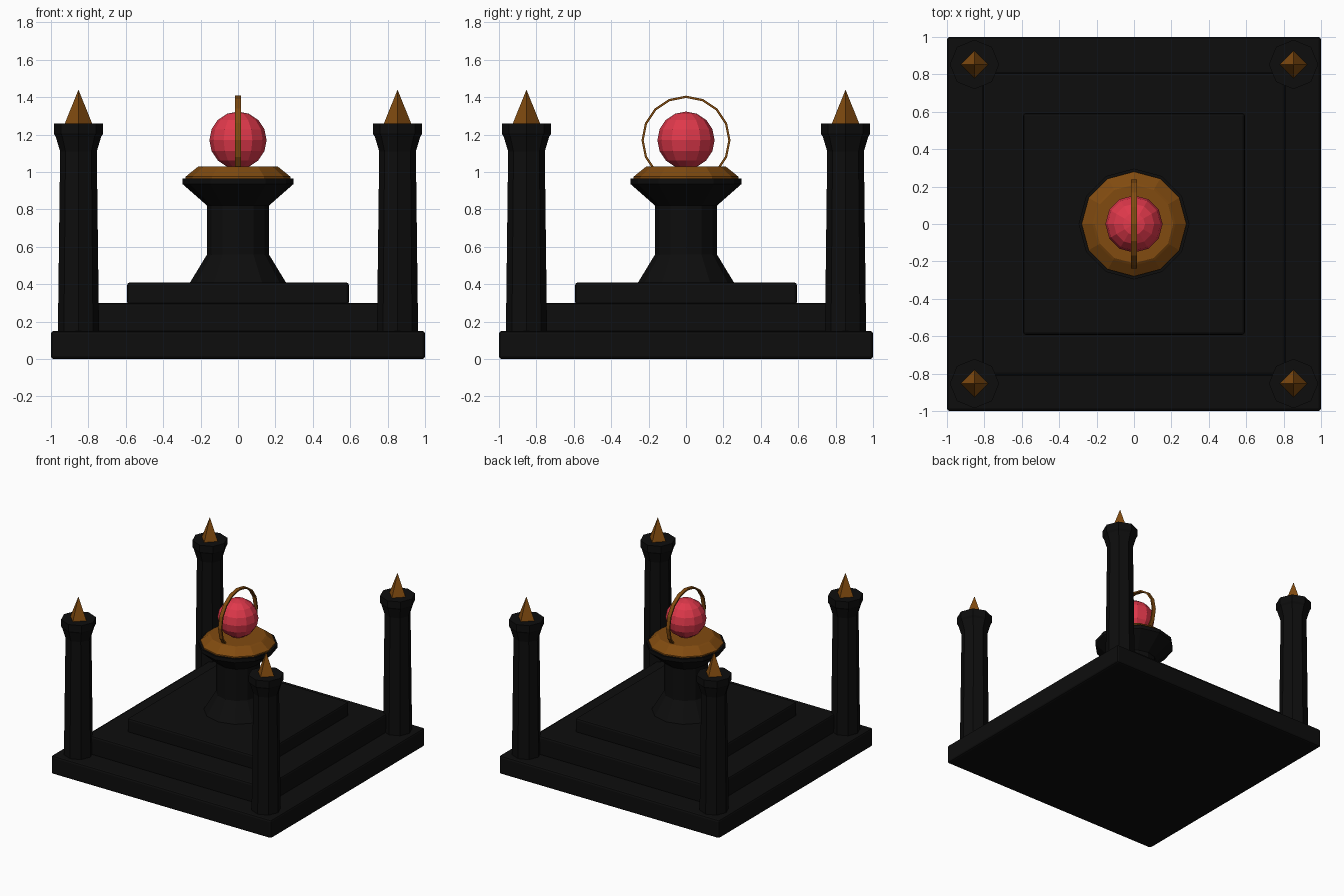
import bpy, bmesh, math

old = bpy.data.objects.get("Cube")
if old:
    bpy.data.objects.remove(old, do_unlink=True)


def material(name, rgb):
    m = bpy.data.materials.new(name)
    m.use_nodes = True
    col = (*rgb, 1.0)
    m.diffuse_color = col
    m.node_tree.nodes["Principled BSDF"].inputs["Base Color"].default_value = col
    return m


BLACK = material("black stone", (0.004, 0.004, 0.004))
BRONZE = material("bronze", (0.22, 0.07, 0.005))
RED = material("crimson glass", (0.74, 0.04, 0.07))


def add_object(name, bm, mat, location=(0, 0, 0)):
    bmesh.ops.recalc_face_normals(bm, faces=bm.faces[:])
    me = bpy.data.meshes.new(name)
    bm.to_mesh(me)
    bm.free()
    me.materials.append(mat)
    ob = bpy.data.objects.new(name, me)
    ob.location = location
    bpy.context.collection.objects.link(ob)
    return ob


def lathe(name, profile, sides, mat, location=(0, 0, 0)):
    """Turn (radius, height) points into a closed faceted solid."""
    bm = bmesh.new()
    rings = []
    for r, z in profile:
        if r == 0:
            rings.append([bm.verts.new((0, 0, z))] * sides)
        else:
            rings.append([bm.verts.new((r * math.cos(a), r * math.sin(a), z))
                          for a in (math.tau * i / sides for i in range(sides))])
    for low, high in zip(rings, rings[1:]):
        for i in range(sides):
            j = (i + 1) % sides
            quad = dict.fromkeys((low[i], low[j], high[j], high[i]))
            bm.faces.new(list(quad))
    for ring, (r, z) in ((rings[0], profile[0]), (rings[-1], profile[-1])):
        if r > 0:
            bm.faces.new(ring)
    return add_object(name, bm, mat, location)


def slab(name, half, z0, z1):
    """Square step with softened edges."""
    bm = bmesh.new()
    bmesh.ops.create_cube(bm, size=1)
    for v in bm.verts:
        v.co = (v.co.x * 2 * half, v.co.y * 2 * half, z0 + (v.co.z + 0.5) * (z1 - z0))
    ob = add_object(name, bm, BLACK)
    bevel = ob.modifiers.new("soft_edges", 'BEVEL')
    bevel.width = 0.015
    bevel.segments = 2


# Stepped platform
slab("base_step", 1.0, 0.0, 0.15)
slab("middle_step", 0.81, 0.14, 0.30)
slab("top_step", 0.593, 0.29, 0.41)

# Corner columns with pointed finials
COLUMN = [(0.11, 0.14), (0.098, 1.11), (0.122, 1.19), (0.132, 1.205), (0.132, 1.26)]
for label, sx, sy in (("front_left", 1, -1), ("front_right", -1, -1),
                      ("back_left", 1, 1), ("back_right", -1, 1)):
    spot = (0.853 * sx, 0.853 * sy, 0)
    lathe(label + "_column", COLUMN, 8, BLACK, spot)
    lathe(label + "_finial", [(0.075, 1.255), (0, 1.44)], 4, BRONZE, spot)

# Central pedestal and its bronze dish
lathe("pedestal", [(0.262, 0.40), (0.165, 0.56), (0.165, 0.82),
                   (0.296, 0.935), (0.296, 0.965)], 12, BLACK)
lathe("dish", [(0.28, 0.96), (0.28, 0.975), (0.222, 1.022), (0.21, 1.03)], 12, BRONZE)

# Faceted orb
bm = bmesh.new()
bmesh.ops.create_uvsphere(bm, u_segments=12, v_segments=8, radius=0.153)
add_object("orb", bm, RED, (0, 0, 1.17))

# Upright hoop around the orb, a flat band in the y-z plane
bm = bmesh.new()
SIDES = 16
section = [(0.226, -0.015), (0.238, -0.015), (0.238, 0.015), (0.226, 0.015)]
loops = []
for i in range(SIDES):
    a = math.tau * i / SIDES
    loops.append([bm.verts.new((x, r * math.cos(a), r * math.sin(a))) for r, x in section])
for i in range(SIDES):
    p, q = loops[i], loops[(i + 1) % SIDES]
    for k in range(4):
        n = (k + 1) % 4
        bm.faces.new((p[k], p[n], q[n], q[k]))
add_object("hoop", bm, BRONZE, (0, 0, 1.17))
